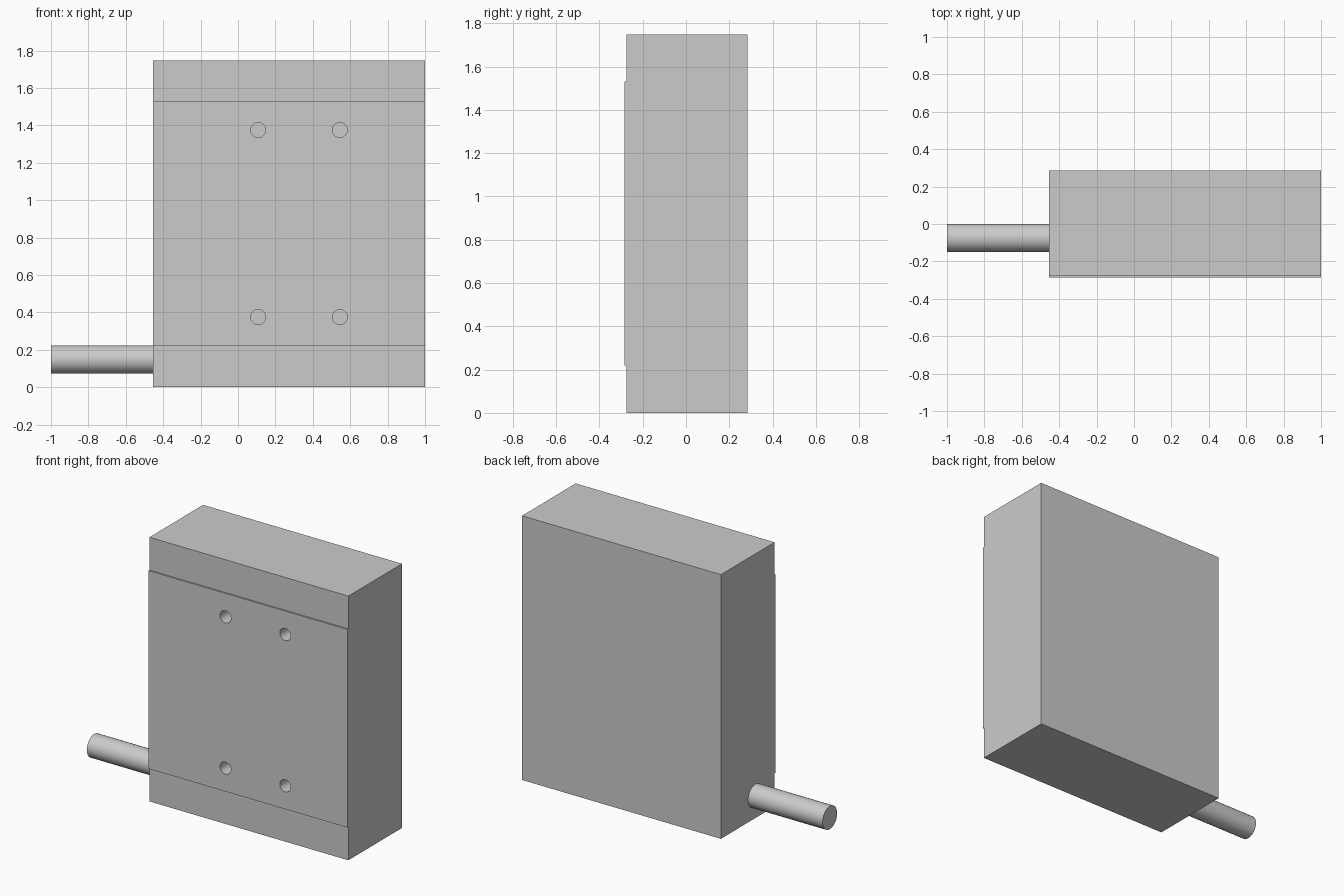
import bpy, bmesh, math
from mathutils import Matrix

if "Cube" in bpy.data.objects:
    bpy.data.objects.remove(bpy.data.objects["Cube"])

X0, X1, H = -0.455, 1.0, 1.747


def add_object(name, bm):
    bmesh.ops.recalc_face_normals(bm, faces=bm.faces)
    mesh = bpy.data.meshes.new(name)
    bm.to_mesh(mesh)
    bm.free()
    ob = bpy.data.objects.new(name, mesh)
    bpy.context.collection.objects.link(ob)
    return ob


def add_cylinder(bm, radius, depth, matrix, segments=48):
    bmesh.ops.create_cone(bm, cap_ends=True, segments=segments, radius1=radius,
                          radius2=radius, depth=depth, matrix=matrix)


def smooth(ob):
    bpy.ops.object.select_all(action='DESELECT')
    ob.select_set(True)
    bpy.context.view_layer.objects.active = ob
    bpy.ops.object.shade_smooth_by_angle(angle=math.radians(30))


# Housing: side profile (y, z) with the slightly raised mounting pad, extruded along x
profile = [(0.285, 0), (0.285, H), (-0.275, H), (-0.275, 1.53),
           (-0.285, 1.53), (-0.285, 0.22), (-0.275, 0.22), (-0.275, 0)]
bm = bmesh.new()
face = bm.faces.new([bm.verts.new((X0, y, z)) for y, z in profile])
ext = bmesh.ops.extrude_face_region(bm, geom=[face], use_keep_orig=True)
verts = [v for v in ext["geom"] if isinstance(v, bmesh.types.BMVert)]
bmesh.ops.translate(bm, verts=verts, vec=(X1 - X0, 0, 0))
housing = add_object("housing", bm)

# Four blind mounting holes in the pad
bm = bmesh.new()
for x in (0.108, 0.545):
    for z in (0.375, 1.375):
        add_cylinder(bm, 0.04, 0.3, Matrix.Translation((x, -0.285, z))
                     @ Matrix.Rotation(math.pi / 2, 4, 'X'), 32)
cutter = add_object("hole_cutter", bm)
mod = housing.modifiers.new("mounting_holes", 'BOOLEAN')
mod.operation, mod.solver, mod.object = 'DIFFERENCE', 'EXACT', cutter
bpy.context.view_layer.objects.active = housing
housing.select_set(True)
bpy.ops.object.modifier_apply(modifier=mod.name)
bpy.data.objects.remove(cutter, do_unlink=True)
smooth(housing)

# Round cable stub leaving the left side
bm = bmesh.new()
add_cylinder(bm, 0.076, X0 + 1.0, Matrix.Translation(((X0 - 1.0) / 2, -0.075, 0.148))
             @ Matrix.Rotation(math.pi / 2, 4, 'Y'))
smooth(add_object("cable_stub", bm))
